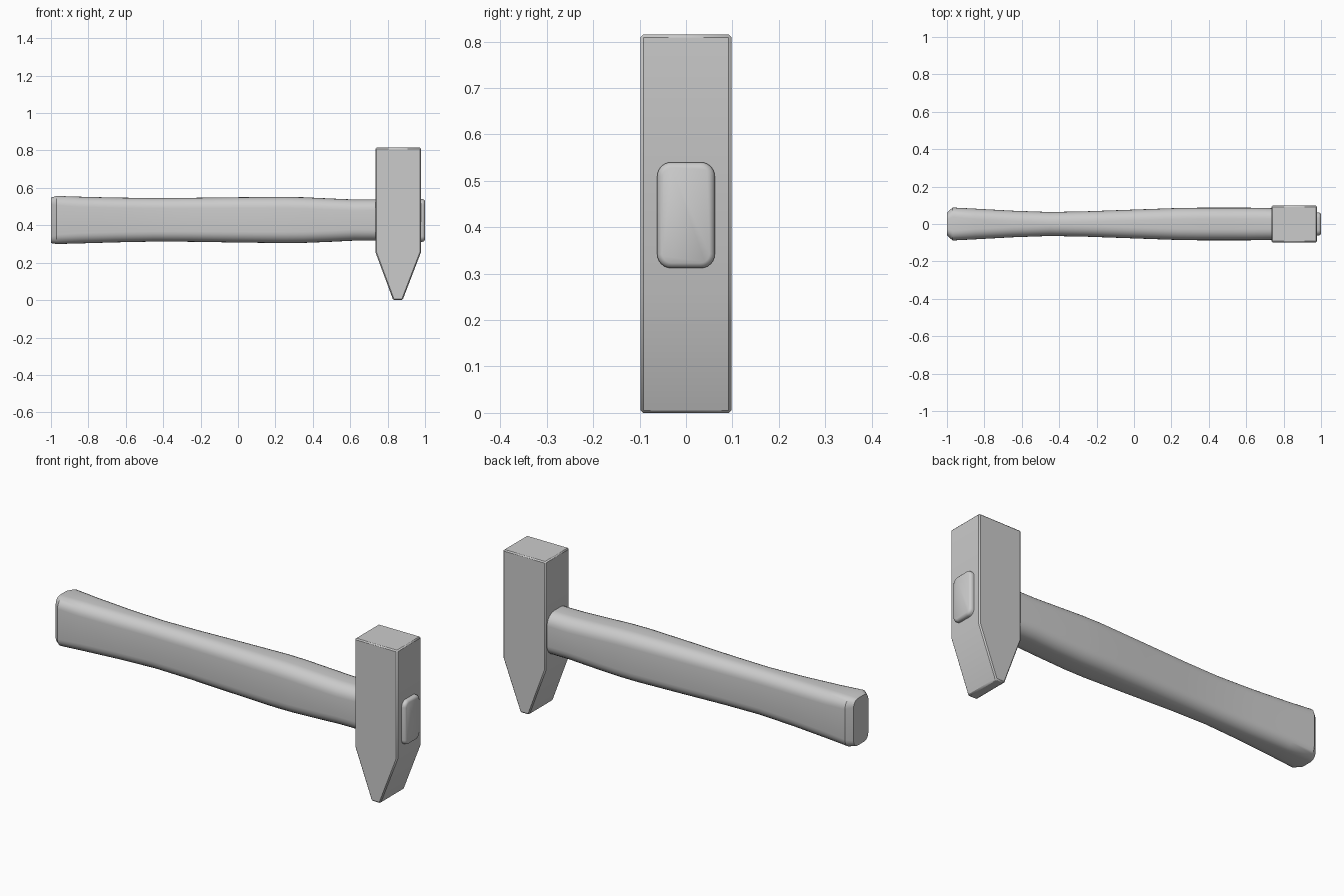
import bpy, bmesh, math

cube = bpy.data.objects.get("Cube")
if cube:
    bpy.data.objects.remove(cube, do_unlink=True)

grey = bpy.data.materials.new("plain grey")
grey.use_nodes = True
colour = (0.6, 0.6, 0.6, 1)
grey.diffuse_color = colour
grey.node_tree.nodes["Principled BSDF"].inputs["Base Color"].default_value = colour


def finish(name, bm, angle):
    bmesh.ops.recalc_face_normals(bm, faces=bm.faces)
    mesh = bpy.data.meshes.new(name)
    bm.to_mesh(mesh)
    bm.free()
    mesh.materials.append(grey)
    obj = bpy.data.objects.new(name, mesh)
    bpy.context.collection.objects.link(obj)
    bpy.ops.object.select_all(action='DESELECT')
    obj.select_set(True)
    bpy.context.view_layer.objects.active = obj
    bpy.ops.object.shade_smooth_by_angle(angle=math.radians(angle))
    return obj


def rounded_ring(bm, x, half_y, low, high, radius, steps=6):
    """Rounded rectangle of vertices across the x axis."""
    mid, half_z = (low + high) / 2, (high - low) / 2
    ring = []
    for corner, (sy, sz) in enumerate(((1, 1), (-1, 1), (-1, -1), (1, -1))):
        for i in range(steps + 1):
            a = math.pi / 2 * (corner + i / steps)
            ring.append(bm.verts.new((x,
                                      sy * (half_y - radius) + radius * math.cos(a),
                                      mid + sz * (half_z - radius) + radius * math.sin(a))))
    return ring


def loft(name, sections, angle):
    bm = bmesh.new()
    rings = [rounded_ring(bm, *s) for s in sections]
    for a, b in zip(rings, rings[1:]):
        for i in range(len(a)):
            j = (i + 1) % len(a)
            bm.faces.new((a[i], a[j], b[j], b[i]))
    bm.faces.new(rings[0])
    bm.faces.new(rings[-1])
    return finish(name, bm, angle)


# Waisted handle: x, half width, bottom, top, corner radius
loft("handle", [
    (-1.0, 0.06, 0.305, 0.548, 0.035),
    (-0.97, 0.088, 0.3, 0.557, 0.05),
    (-0.85, 0.082, 0.303, 0.553, 0.055),
    (-0.65, 0.071, 0.309, 0.548, 0.055),
    (-0.45, 0.064, 0.313, 0.546, 0.055),
    (-0.25, 0.068, 0.312, 0.547, 0.056),
    (0.0, 0.077, 0.308, 0.55, 0.058),
    (0.25, 0.086, 0.305, 0.552, 0.06),
    (0.35, 0.087, 0.306, 0.55, 0.06),
    (0.5, 0.087, 0.312, 0.543, 0.06),
    (0.62, 0.087, 0.318, 0.538, 0.06),
    (0.76, 0.084, 0.318, 0.538, 0.058),
], 35)

# Rounded handle end showing through the head
loft("handle_end", [
    (0.9, 0.062, 0.312, 0.54, 0.03),
    (0.987, 0.062, 0.312, 0.54, 0.03),
    (0.995, 0.059, 0.315, 0.537, 0.027),
    (1.0, 0.051, 0.323, 0.529, 0.02),
], 60)

# Head with square face on top and wedge peen below
bm = bmesh.new()
outline = [(0.735, 0.815), (0.735, 0.255), (0.83, 0), (0.88, 0),
           (0.978, 0.255), (0.978, 0.815)]
face = bm.faces.new([bm.verts.new((x, -0.098, z)) for x, z in outline])
side = bmesh.ops.extrude_face_region(bm, geom=[face])
bmesh.ops.translate(bm, vec=(0, 0.196, 0),
                    verts=[v for v in side["geom"] if isinstance(v, bmesh.types.BMVert)])
head = finish("hammer_head", bm, 30)
bevel = head.modifiers.new("edge_bevel", 'BEVEL')
bevel.width = 0.006
bevel.segments = 1
bevel.limit_method = 'ANGLE'
bevel.angle_limit = math.radians(40)
